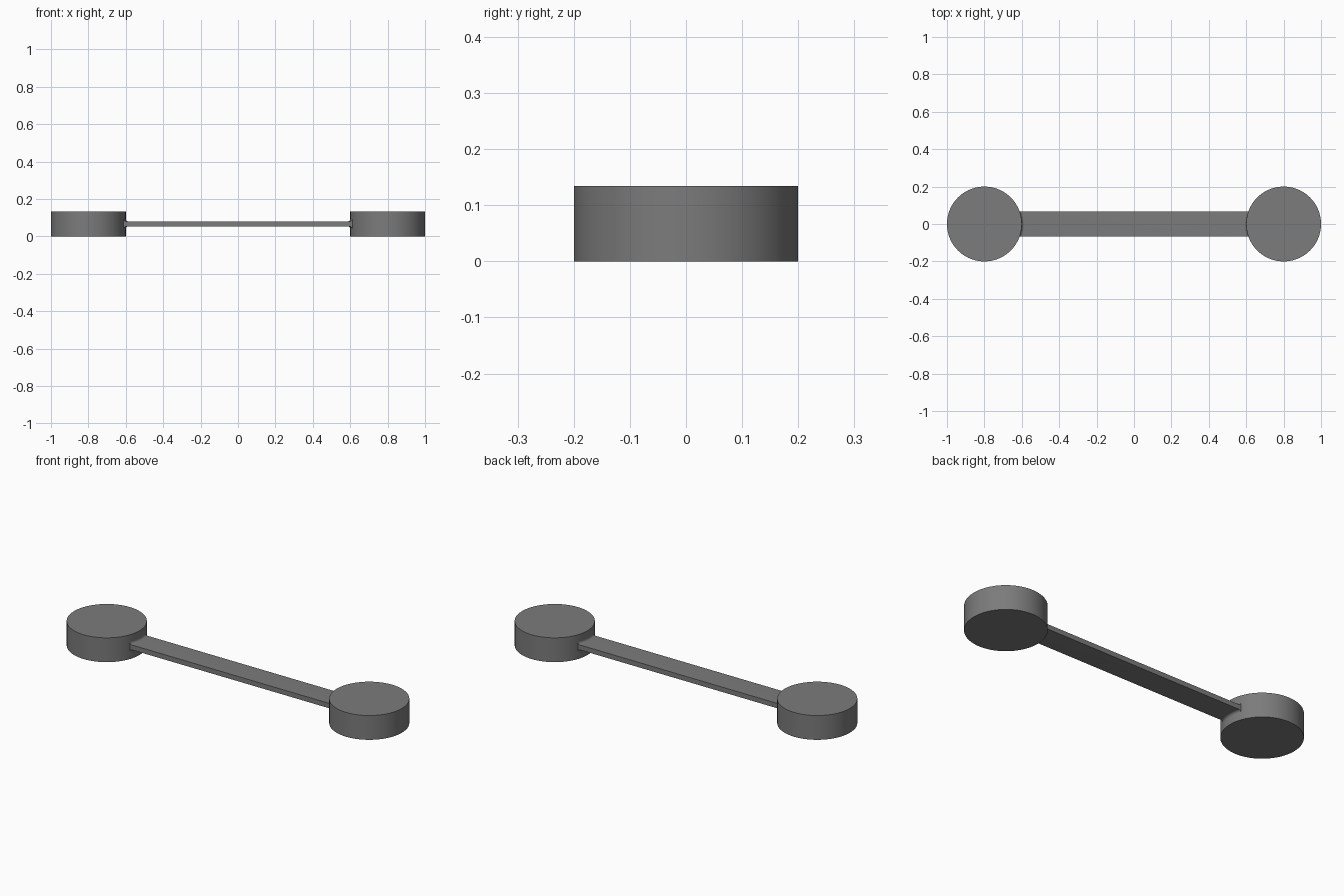
import bpy, bmesh, math

if "Cube" in bpy.data.objects:
    bpy.data.objects.remove(bpy.data.objects["Cube"])

R, CX, H = 0.2, 0.8, 0.134        # disc radius, disc centre, disc height
W, T, F = 0.067, 0.0134, 0.0134   # bar half width, half thickness, fillet radius

mat = bpy.data.materials.new("dark grey")
mat.diffuse_color = (0.2, 0.2, 0.2, 1)
mat.use_nodes = True
mat.node_tree.nodes["Principled BSDF"].inputs["Base Color"].default_value = mat.diffuse_color


def finish(name, bm):
    bmesh.ops.recalc_face_normals(bm, faces=bm.faces)
    for f in bm.faces:
        f.smooth = True
    me = bpy.data.meshes.new(name)
    bm.to_mesh(me)
    bm.free()
    me.set_sharp_from_angle(angle=math.radians(30))
    me.materials.append(mat)
    ob = bpy.data.objects.new(name, me)
    bpy.context.collection.objects.link(ob)
    return ob


# End discs
for side, name in ((-1, "left_disc"), (1, "right_disc")):
    bm = bmesh.new()
    bmesh.ops.create_cone(bm, cap_ends=True, segments=128,
                          radius1=R, radius2=R, depth=H)
    finish(name, bm).location = (side * CX, 0, H / 2)

# Connecting bar: stations of (distance from disc axis, half thickness),
# flaring into a fillet that follows the round disc wall
stations = [(R - 0.01, T + F)]
for i in range(9):
    a = math.pi / 2 * i / 8
    stations.append((R + F * (1 - math.cos(a)), T + F * (1 - math.sin(a))))
ys = [W * (j / 8 - 1) for j in range(17)]

bm = bmesh.new()
rings = []
for side, order in ((-1, stations), (1, stations[::-1])):
    for r, h in order:
        ring = [bm.verts.new((side * (CX - math.sqrt(r * r - y * y)), y, H / 2 + s * h))
                for s, row in ((1, ys), (-1, ys[::-1])) for y in row]
        rings.append(ring)
n = len(rings[0])
for a, b in zip(rings, rings[1:]):
    for k in range(n):
        m = (k + 1) % n
        bm.faces.new((a[k], a[m], b[m], b[k]))
# End caps, hidden inside the discs
for ring in (rings[0], rings[-1]):
    for k in range(16):
        bm.faces.new((ring[k], ring[k + 1], ring[n - 2 - k], ring[n - 1 - k]))
finish("connecting_bar", bm)
